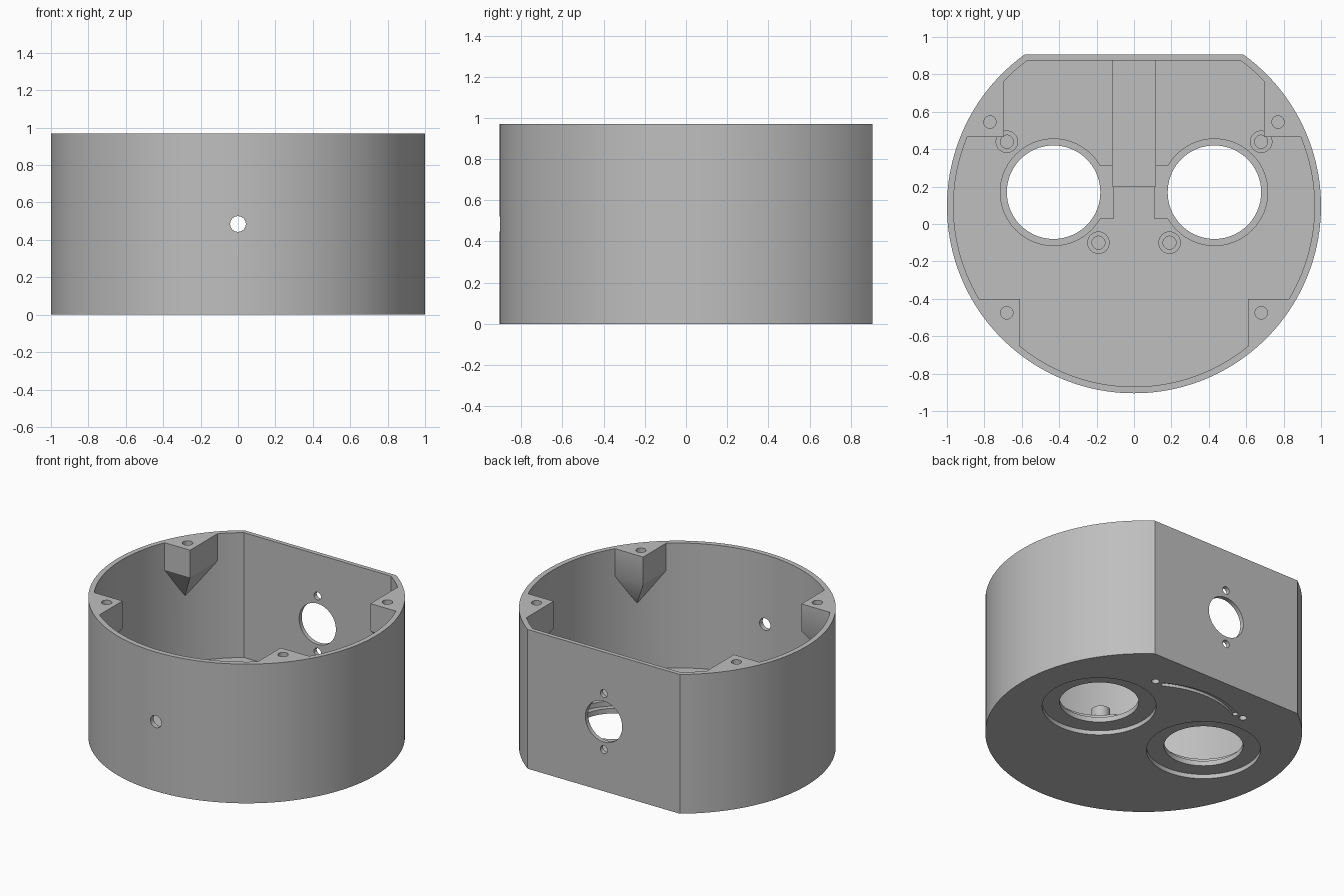
import bpy, bmesh
from math import asin, cos, sin, pi, tau

if "Cube" in bpy.data.objects:
    bpy.data.objects.remove(bpy.data.objects["Cube"])

HEIGHT, CENTRE_Y, FLOOR = 0.97, 0.095, 0.10

grey = bpy.data.materials.new("plain grey")
grey.use_nodes = True
colour = (0.52, 0.52, 0.52, 1)
grey.diffuse_color = colour
grey.node_tree.nodes["Principled BSDF"].inputs["Base Color"].default_value = colour


def make(name, bm):
    bmesh.ops.recalc_face_normals(bm, faces=bm.faces)
    mesh = bpy.data.meshes.new(name)
    bm.to_mesh(mesh)
    bm.free()
    mesh.materials.append(grey)
    obj = bpy.data.objects.new(name, mesh)
    bpy.context.collection.objects.link(obj)
    return obj


def prism(name, points, z0, z1):
    bm = bmesh.new()
    base = bm.faces.new([bm.verts.new((x, y, z0)) for x, y in points])
    up = bmesh.ops.extrude_face_region(bm, geom=[base])["geom"]
    bmesh.ops.translate(bm, vec=(0, 0, z1 - z0),
                        verts=[v for v in up if isinstance(v, bmesh.types.BMVert)])
    return make(name, bm)


def circle(x, y, r, n):
    return [(x + r * cos(tau * i / n), y + r * sin(tau * i / n)) for i in range(n)]


def disc(name, x, y, r, z0, z1, n=32):
    return prism(name, circle(x, y, r, n), z0, z1)


def box(name, x0, x1, y0, y1, z0, z1):
    return prism(name, [(x0, y0), (x1, y0), (x1, y1), (x0, y1)], z0, z1)


def flat_backed(r, back, n=144):
    """Round outline with a straight chord at the back."""
    a = asin((back - CENTRE_Y) / r)
    start, sweep = pi - a, pi + 2 * a
    return [(r * cos(start + sweep * i / n), CENTRE_Y + r * sin(start + sweep * i / n))
            for i in range(n + 1)]


def cut(target, cutter):
    mod = target.modifiers.new("cut", "BOOLEAN")
    mod.operation, mod.solver, mod.object = "DIFFERENCE", "EXACT", cutter
    bpy.context.view_layer.objects.active = target
    bpy.ops.object.modifier_apply(modifier=mod.name)
    bpy.data.objects.remove(cutter)


def corner_post(x, y, sx, sy, lean_x, lean_y):
    """Square screw post whose underside tapers back into the wall."""
    bm = bmesh.new()
    ring = [(x, y), (x + sx * 0.5, y), (x + sx * 0.5, y + sy * 0.5), (x, y + sy * 0.5)]
    low = [bm.verts.new((*p, 0.78)) for p in ring]
    top = [bm.verts.new((*p, 1.2)) for p in ring]
    tip = bm.verts.new((x + sx * lean_x * 2, y + sy * lean_y * 2, 0.36))
    bm.faces.new(top)
    for i in range(4):
        j = (i + 1) % 4
        bm.faces.new((low[i], low[j], top[j], top[i]))
        bm.faces.new((low[j], low[i], tip))
    return make("corner_post", bm)


def wall_hole(x, z, r, y0, y1, n=32):
    """Round cutter running along y."""
    bm = bmesh.new()
    base = bm.faces.new([bm.verts.new((px, y0, pz)) for px, pz in circle(x, z, r, n)])
    up = bmesh.ops.extrude_face_region(bm, geom=[base])["geom"]
    bmesh.ops.translate(bm, vec=(0, y1 - y0, 0),
                        verts=[v for v in up if isinstance(v, bmesh.types.BMVert)])
    return make("wall_hole", bm)


# Outer body, and the cavity with posts and bosses left standing
body = prism("round_housing", flat_backed(1.0, 0.905), 0, HEIGHT)
cavity = prism("cavity", flat_backed(0.965, 0.875), FLOOR, 1.1)
bosses = [(0.19, -0.10), (0.68, 0.44)]
for s in (-1, 1):
    cut(cavity, corner_post(s * 0.695, 0.465, s, 1, 0.129, 0.129))
    cut(cavity, corner_post(s * 0.61, -0.40, s, -1, 0.13, 0.12))
    for x, y in bosses:
        cut(cavity, disc("boss", s * x, y, 0.06, 0.05, 0.18))
cut(body, cavity)

for s in (-1, 1):
    # Large floor openings with a ledge inside and a wide recess below
    cut(body, disc("opening", s * 0.43, 0.17, 0.25, -0.1, 0.2, 72))
    cut(body, disc("ledge", s * 0.43, 0.17, 0.285, 0.065, 0.16, 72))
    cut(body, disc("recess", s * 0.43, 0.17, 0.36, -0.1, 0.03, 72))
    # Cable notch beside each opening
    xs = sorted((s * 0.11, s * 0.24))
    cut(body, box("notch", xs[0], xs[1], 0.03, 0.31, 0.065, 0.16))
    # Screw holes in bosses, posts and underside
    for x, y in bosses:
        cut(body, disc("boss_hole", s * x, y, 0.035, 0.07, 0.3))
    for x, y in ((0.77, 0.545), (0.68, -0.475)):
        cut(body, disc("post_hole", s * x, y, 0.033, 0.8, 1.1))
    cut(body, disc("pin_hole", s * 0.36, 0.64, 0.025, -0.1, 0.04))

# Cable channel along the floor
cut(body, box("channel", -0.115, 0.115, 0.2, 0.874, 0.045, 0.16))

# Curved groove under the floor
R, MID, HALF, N = 0.60, 0.12, 0.53, 24
angles = [pi / 2 + HALF * (2 * i / N - 1) for i in range(N + 1)]
groove = [((R + 0.018) * cos(a), MID + (R + 0.018) * sin(a)) for a in angles]
groove += [((R - 0.018) * cos(a), MID + (R - 0.018) * sin(a)) for a in reversed(angles)]
cut(body, prism("groove", groove, -0.1, 0.02))

# Front peephole, and the back port with its two screw holes
cut(body, wall_hole(0, 0.485, 0.042, -1.1, -0.7))
cut(body, wall_hole(0, 0.485, 0.142, 0.7, 1.1, 64))
for dz in (-0.195, 0.195):
    cut(body, wall_hole(0, 0.485 + dz, 0.027, 0.7, 1.1))

# Smooth curved walls, crisp edges
bpy.ops.object.select_all(action="DESELECT")
body.select_set(True)
bpy.context.view_layer.objects.active = body
bpy.ops.object.shade_smooth_by_angle(angle=pi / 6)
